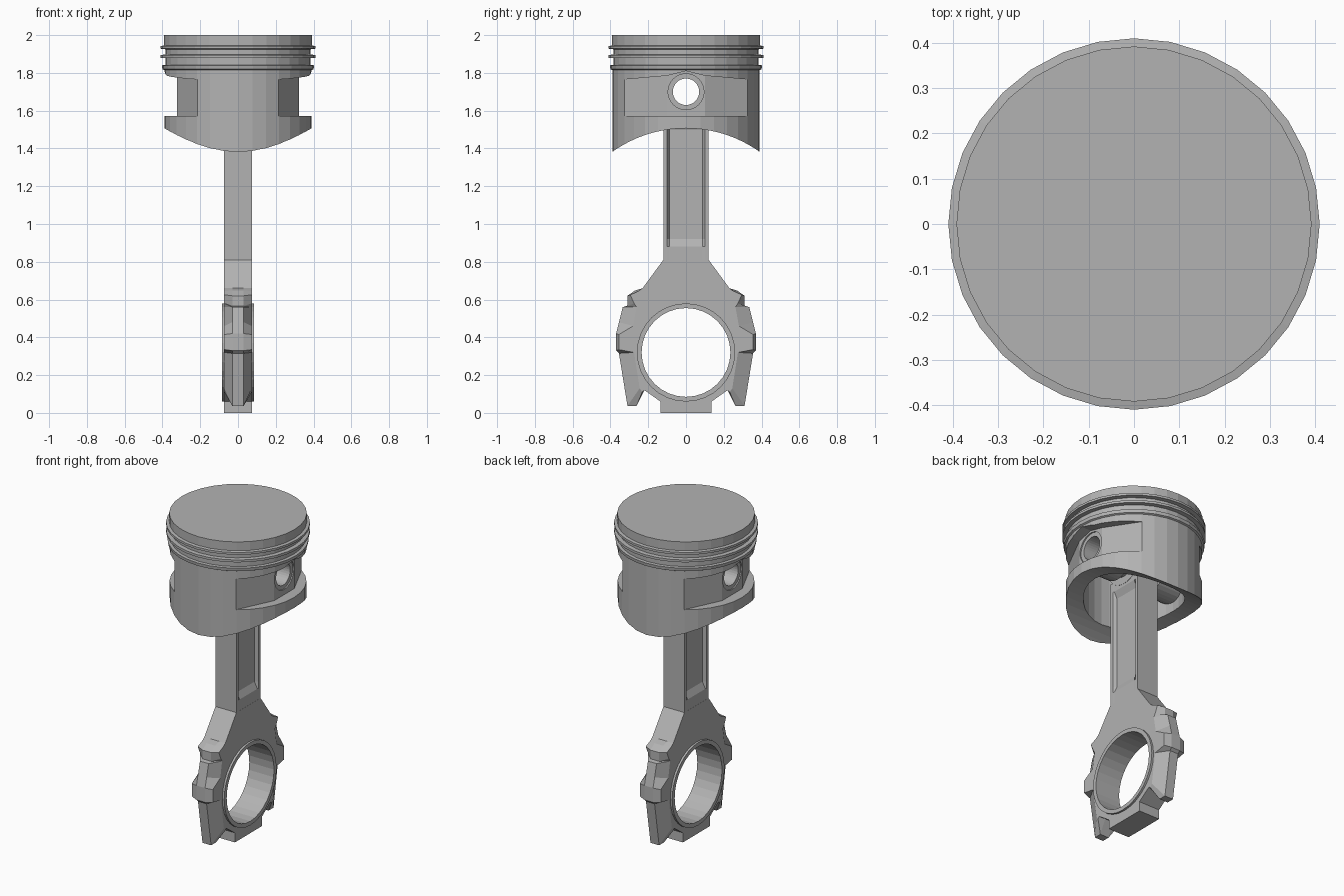
import bpy, bmesh, math
from mathutils import Matrix

if "Cube" in bpy.data.objects:
    bpy.data.objects.remove(bpy.data.objects["Cube"])

metal = bpy.data.materials.new("grey metal")
metal.diffuse_color = (0.45, 0.45, 0.45, 1)
metal.use_nodes = True
metal.node_tree.nodes["Principled BSDF"].inputs["Base Color"].default_value = metal.diffuse_color


def finish(name, bm):
    bmesh.ops.recalc_face_normals(bm, faces=bm.faces)
    me = bpy.data.meshes.new(name)
    bm.to_mesh(me)
    bm.free()
    me.materials.append(metal)
    ob = bpy.data.objects.new(name, me)
    bpy.context.collection.objects.link(ob)
    return ob


def loft(name, sections):
    """Skin equal-length closed sections and cap both ends."""
    bm = bmesh.new()
    rings = [[bm.verts.new(p) for p in s] for s in sections]
    n = len(rings[0])
    for a, b in zip(rings, rings[1:]):
        for i in range(n):
            j = (i + 1) % n
            bm.faces.new((a[i], a[j], b[j], b[i]))
    bm.faces.new(rings[0])
    bm.faces.new(rings[-1])
    return finish(name, bm)


def lathe(name, profile, n=32, matrix=None, closed=False):
    """Revolve (radius, height) points around z."""
    bm = bmesh.new()
    rings = []
    for r, z in profile:
        rings.append([bm.verts.new((r * math.cos(2 * math.pi * k / n),
                                    r * math.sin(2 * math.pi * k / n), z)) for k in range(n)])
    pairs = list(zip(rings, rings[1:]))
    if closed:
        pairs.append((rings[-1], rings[0]))
    for a, b in pairs:
        for i in range(n):
            j = (i + 1) % n
            bm.faces.new((a[i], a[j], b[j], b[i]))
    if not closed:
        bm.faces.new(rings[0])
        bm.faces.new(rings[-1])
    if matrix:
        bm.transform(matrix)
    return finish(name, bm)


def along_x(z, x=0):
    return Matrix.Translation((x, 0, z)) @ Matrix.Rotation(math.pi / 2, 4, 'Y')


def tube(name, r_out, r_in, half, z, x=0, n=32):
    return lathe(name, [(r_out, -half), (r_out, half), (r_in, half), (r_in, -half)],
                 n, along_x(z, x), closed=True)


def rod_cutter(r, z, n=32):
    return lathe("cutter", [(r, -1), (r, 1)], n, along_x(z))


def cut(ob, cutter):
    m = ob.modifiers.new("cut", 'BOOLEAN')
    m.operation = 'DIFFERENCE'
    m.solver = 'EXACT'
    m.object = cutter
    cutter.hide_render = True
    bpy.context.view_layer.objects.active = ob
    bpy.ops.object.modifier_apply(modifier=m.name)
    bpy.data.objects.remove(cutter)


# Piston: hollow turned body with three ring bands
piston = lathe("piston", [
    (0.29, 1.3), (0.39, 1.3), (0.39, 1.815), (0.40, 1.82), (0.403, 1.84), (0.385, 1.842),
    (0.385, 1.878), (0.41, 1.88), (0.41, 1.895), (0.385, 1.897), (0.385, 1.925),
    (0.41, 1.928), (0.41, 1.942), (0.392, 1.945), (0.392, 2.0)]
    + [(0.001, 2.0), (0.001, 1.86), (0.29, 1.86)], closed=True)
# collapse the tiny axis rings
bm = bmesh.new()
bm.from_mesh(piston.data)
bmesh.ops.remove_doubles(bm, verts=[v for v in bm.verts if v.co.xy.length < 0.01], dist=0.01)
bmesh.ops.dissolve_limit(bm, angle_limit=0.001, verts=[v for v in bm.verts if v.co.z > 1.99],
                         edges=[e for e in bm.edges if min(v.co.z for v in e.verts) > 1.99])
bm.to_mesh(piston.data)
bm.free()

# Arched skirt bottom, side pockets and pin bore
cut(piston, rod_cutter(0.671, 0.836, 96))
for s in (-1, 1):
    stations = [(-0.328, 0.213, 1.765), (-0.1, 0.322, 1.785), (0, 0.322, 1.81),
                (0.1, 0.322, 1.785), (0.328, 0.213, 1.765)]
    cut(piston, loft("cutter", [[(s * x, y, 1.573), (s * 0.6, y, 1.573),
                                 (s * 0.6, y, z), (s * x, y, z)] for y, x, z in stations]))
cut(piston, rod_cutter(0.095, 1.70))

# Hollow wrist pin with inner bosses
tube("wrist_pin", 0.098, 0.07, 0.314, 1.70)
for s in (-1, 1):
    tube("pin_boss", 0.135, 0.09, 0.09, 1.70, s * 0.21)

# Connecting rod: small end and channelled beam
tube("small_end", 0.145, 0.09, 0.074, 1.70)


def beam_section(z, d, w=0.073):
    half = [(w, -0.12), (w, -0.1), (w - d, -0.088), (w - d, 0.088), (w, 0.1), (w, 0.12)]
    return [(x, y, z) for x, y in half + [(-x, -y) for x, y in half]]


loft("rod_beam", [beam_section(0.81, 0.0005), beam_section(0.88, 0.0005), beam_section(0.92, 0.02),
                  beam_section(1.5, 0.02), beam_section(1.54, 0.0005), beam_section(1.6, 0.0005)])

# Big end: outline at the side faces (wide) and at the middle ridge (ridge)
wide = [(0.12, 0.81), (0.23, 0.66), (0.25, 0.645), (0.295, 0.625), (0.275, 0.58), (0.262, 0.56),
        (0.28, 0.46), (0.355, 0.415), (0.355, 0.335), (0.275, 0.32), (0.245, 0.13), (0.232, 0.11),
        (0.22, 0.12), (0.135, 0.06), (0.135, 0)]
ridge = [(0.12, 0.81), (0.23, 0.66), (0.27, 0.648), (0.31, 0.62), (0.31, 0.565), (0.335, 0.56),
         (0.355, 0.48), (0.37, 0.42), (0.37, 0.33), (0.355, 0.315), (0.31, 0.037), (0.262, 0.037),
         (0.22, 0.12), (0.135, 0.06), (0.135, 0)]


def plate(x, outline):
    return [(x, y, z) for y, z in outline] + [(x, -y, z) for y, z in reversed(outline)]


big_end = loft("big_end", [plate(-0.073, wide), plate(-0.03, ridge),
                           plate(0.03, ridge), plate(0.073, wide)])
cut(big_end, rod_cutter(0.245, 0.32))
tube("big_end_bearing", 0.26, 0.235, 0.086, 0.32)
